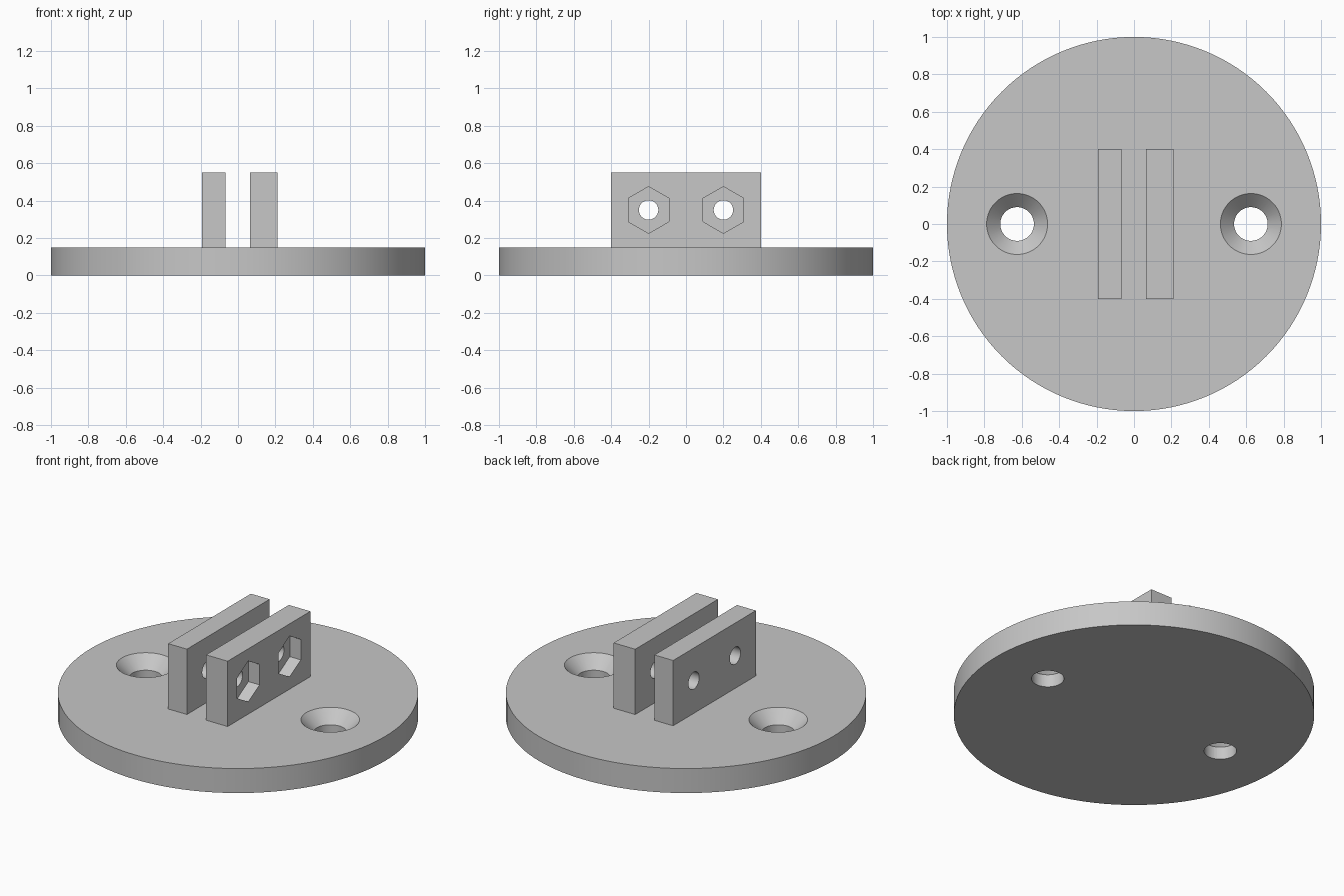
import bpy
import bmesh
from math import pi, radians
from mathutils import Matrix

cube = bpy.data.objects.get("Cube")
if cube:
    bpy.data.objects.remove(cube, do_unlink=True)

DISC_TOP = 0.15
WALL_TOP = 0.55
BOLT_Z = 0.35

grey = bpy.data.materials.new("light grey plastic")
grey.use_nodes = True
colour = (0.57, 0.57, 0.57, 1)
grey.diffuse_color = colour
grey.node_tree.nodes["Principled BSDF"].inputs["Base Color"].default_value = colour


def finish(name, bm):
    mesh = bpy.data.meshes.new(name)
    bm.to_mesh(mesh)
    bm.free()
    mesh.materials.append(grey)
    obj = bpy.data.objects.new(name, mesh)
    bpy.context.scene.collection.objects.link(obj)
    return obj


def box(name, x0, x1, y, z0, z1):
    bm = bmesh.new()
    place = Matrix.Translation(((x0 + x1) / 2, 0, (z0 + z1) / 2))
    size = Matrix.Diagonal((x1 - x0, 2 * y, z1 - z0, 1))
    bmesh.ops.create_cube(bm, size=1, matrix=place @ size)
    return finish(name, bm)


def cone(name, r_low, r_high, depth, centre, sides=64, along_x=False):
    bm = bmesh.new()
    turn = Matrix.Rotation(pi / 2, 4, "Y") if along_x else Matrix()
    bmesh.ops.create_cone(bm, cap_ends=True, segments=sides, radius1=r_low,
                          radius2=r_high, depth=depth,
                          matrix=Matrix.Translation(centre) @ turn)
    return finish(name, bm)


def combine(body, tool, operation):
    tool.hide_render = True
    mod = body.modifiers.new(operation, "BOOLEAN")
    mod.operation = operation
    mod.solver = "EXACT"
    mod.object = tool
    bpy.context.view_layer.objects.active = body
    bpy.ops.object.modifier_apply(modifier=mod.name)
    bpy.data.objects.remove(tool, do_unlink=True)


# Round base with two upright clamp walls, the right one thicker for the nuts
base = cone("clamp_base", 1, 1, DISC_TOP, (0, 0, DISC_TOP / 2), sides=128)
for name, x0, x1 in (("thin_wall", -0.193, -0.066), ("nut_wall", 0.064, 0.21)):
    combine(base, box(name, x0, x1, 0.4, DISC_TOP / 2, WALL_TOP), "UNION")

for side in (-1, 1):
    # Countersunk mounting hole: straight bore plus a 45 degree cone
    x = side * 0.625
    combine(base, cone("bore", 0.09, 0.09, 0.5, (x, 0, DISC_TOP / 2)), "DIFFERENCE")
    sink = cone("countersink", 0.088, 0.238, 0.15, (x, 0, DISC_TOP))
    combine(base, sink, "DIFFERENCE")

    # Bolt hole through both walls and a hexagonal nut pocket
    y = side * 0.2
    bolt = cone("bolt_hole", 0.052, 0.052, 1, (0, y, BOLT_Z), 48, True)
    combine(base, bolt, "DIFFERENCE")
    pocket = cone("nut_pocket", 0.125, 0.125, 0.15, (0.21, y, BOLT_Z), 6, True)
    # Put hexagon corners at top and bottom
    xs = [v.co for v in pocket.data.vertices]
    if max(c.z for c in xs) - BOLT_Z < 0.12:
        about = Matrix.Translation((0, y, BOLT_Z))
        pocket.data.transform(about @ Matrix.Rotation(pi / 6, 4, "X") @ about.inverted())
    combine(base, pocket, "DIFFERENCE")

# Smooth the round surfaces, keep corners crisp
bpy.ops.object.select_all(action="DESELECT")
base.select_set(True)
bpy.context.view_layer.objects.active = base
bpy.ops.object.shade_smooth_by_angle(angle=radians(30))
